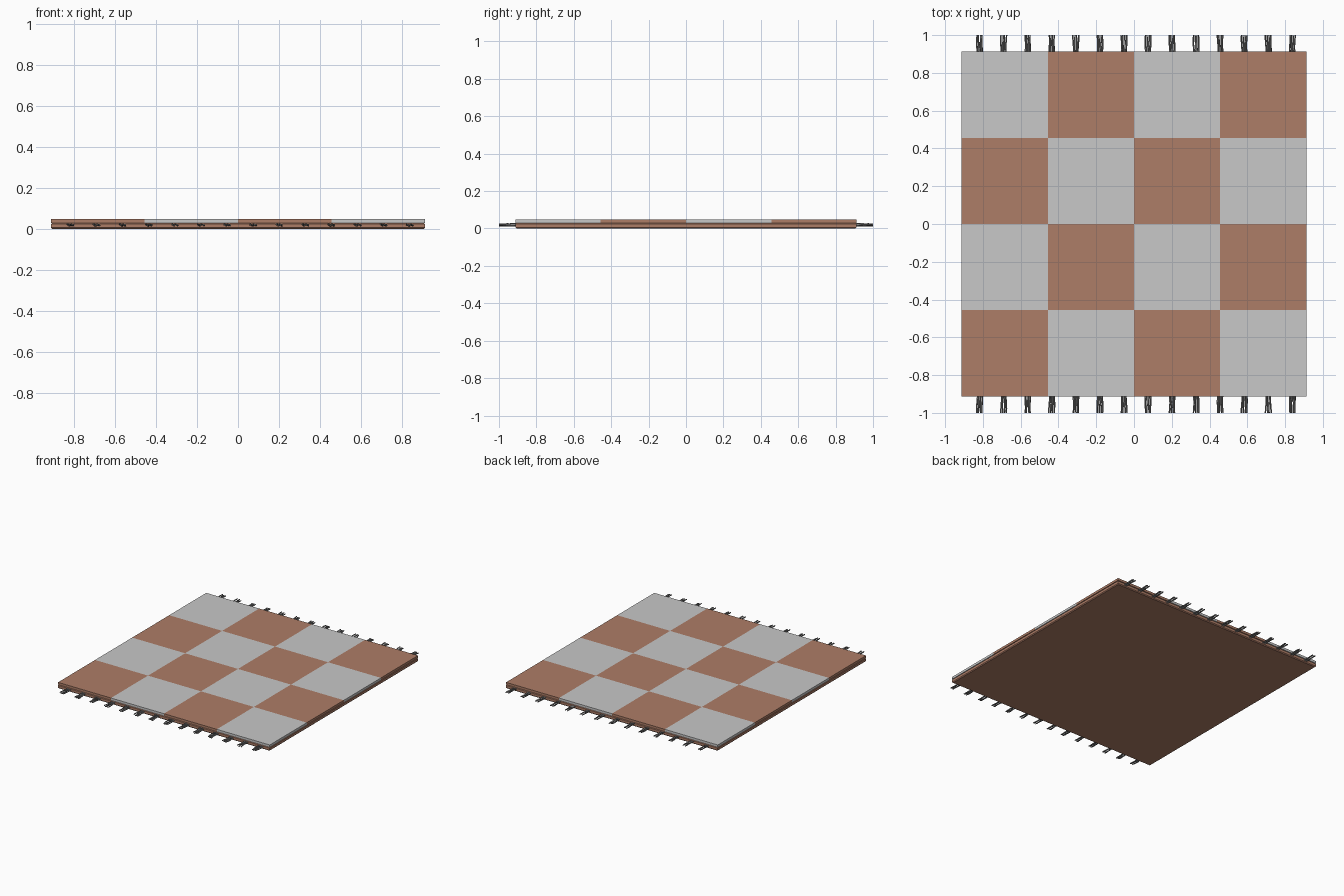
import bpy, bmesh, math, random

if "Cube" in bpy.data.objects:
    bpy.data.objects.remove(bpy.data.objects["Cube"])
random.seed(4)

HALF = 0.912          # half width of the mat
BASE_TOP = 0.03       # top of the backing
TOP = 0.048           # top of the checked pile


def material(name, rgb):
    m = bpy.data.materials.new(name)
    m.diffuse_color = (*rgb, 1.0)
    m.use_nodes = True
    m.node_tree.nodes["Principled BSDF"].inputs["Base Color"].default_value = m.diffuse_color
    return m


brown = material("clay_brown", (0.42, 0.205, 0.135))
grey = material("light_grey", (0.58, 0.58, 0.58))
dark = material("fringe_grey", (0.20, 0.20, 0.20))


def add_object(name, bm, mats):
    bmesh.ops.recalc_face_normals(bm, faces=bm.faces)
    mesh = bpy.data.meshes.new(name)
    bm.to_mesh(mesh)
    bm.free()
    for m in mats:
        mesh.materials.append(m)
    obj = bpy.data.objects.new(name, mesh)
    bpy.context.collection.objects.link(obj)
    return obj


def box(bm, x0, x1, y0, y1, z0, z1):
    v = bmesh.ops.create_cube(bm, size=1)["verts"]
    for p in v:
        p.co.x = x1 if p.co.x > 0 else x0
        p.co.y = y1 if p.co.y > 0 else y0
        p.co.z = z1 if p.co.z > 0 else z0
    return v


# Backing slab with softened rim
bm = bmesh.new()
box(bm, -HALF, HALF, -HALF, HALF, 0, BASE_TOP)
rim = [e for e in bm.edges if abs(e.verts[0].co.z - e.verts[1].co.z) < 1e-6]
bmesh.ops.bevel(bm, geom=rim, offset=0.006, segments=1, affect='EDGES')
add_object("backing", bm, [brown])

# Checked pile: one slab cut into a 4 x 4 grid, coloured by cell
bm = bmesh.new()
box(bm, -HALF, HALF, -HALF, HALF, BASE_TOP, TOP)
cell = HALF / 2
for k in (-1, 0, 1):
    for axis in ((1, 0, 0), (0, 1, 0)):
        bmesh.ops.bisect_plane(bm, geom=bm.verts[:] + bm.edges[:] + bm.faces[:],
                               plane_co=[a * k * cell for a in axis], plane_no=axis)
for f in bm.faces:
    c = f.calc_center_median()
    i = min(3, int((c.x + HALF) / cell))
    j = min(3, int((c.y + HALF) / cell))
    f.material_index = (i + j) % 2
add_object("checked_pile", bm, [brown, grey])


# Fringe: bundles of slightly wavy tapered strands
def strand(bm, x, z, side, spread, phase):
    rings = []
    for s in range(5):
        t = s / 4
        y = side * (HALF - 0.012 + t * (1.0 - HALF + 0.012))
        cx = x + spread * (0.8 + 0.2 * t) + 0.002 * math.sin(phase + 4 * t)
        cz = z + 0.002 * math.cos(phase + 5 * t)
        r = 0.0055 - 0.0015 * t
        rings.append([bm.verts.new((cx + r * math.cos(a * math.tau / 5), y,
                                    cz + r * math.sin(a * math.tau / 5))) for a in range(5)])
    for a, b in zip(rings, rings[1:]):
        for k in range(5):
            bm.faces.new((a[k], a[(k + 1) % 5], b[(k + 1) % 5], b[k]))
    bm.faces.new(rings[0])
    bm.faces.new(rings[-1])


for side, name in ((-1, "front_fringe"), (1, "back_fringe")):
    bm = bmesh.new()
    for n in range(14):
        x = -0.818 + n * 0.1274
        for spread, z in ((-0.014, 0.022), (-0.005, 0.017), (0.005, 0.021), (0.014, 0.018)):
            strand(bm, x, z, side, spread, random.uniform(0, math.tau))
    add_object(name, bm, [dark])
